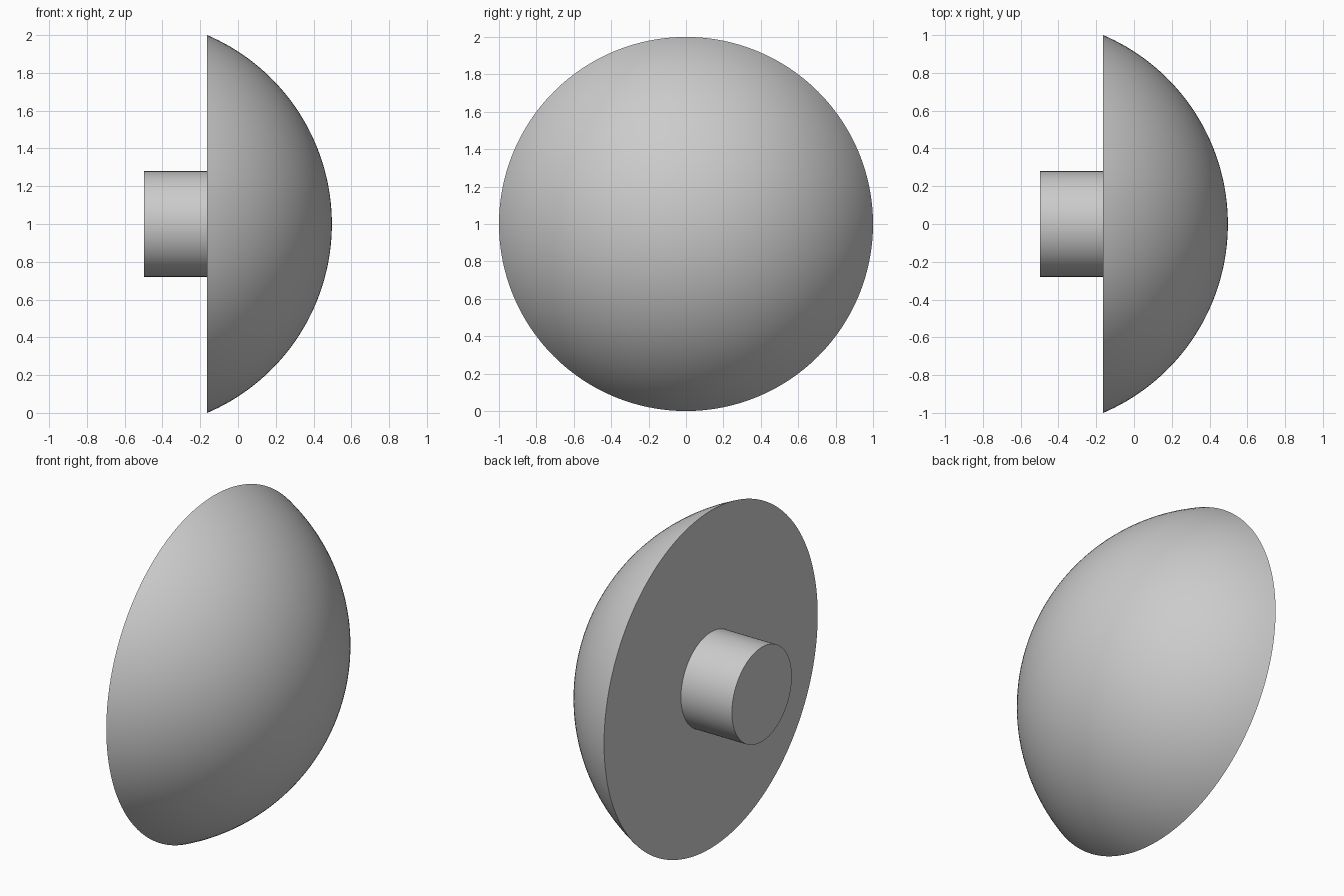
import bpy
import bmesh
import math

cube = bpy.data.objects.get("Cube")
if cube:
    bpy.data.objects.remove(cube, do_unlink=True)

SEGMENTS = 128
RIM_X, APEX_X, END_X = -0.163, 0.497, -0.497
RIM_RADIUS, STEM_RADIUS = 1.0, 0.28

grey = bpy.data.materials.new("light_grey")
grey.use_nodes = True
colour = (0.6, 0.6, 0.6, 1)
grey.diffuse_color = colour
grey.node_tree.nodes["Principled BSDF"].inputs["Base Color"].default_value = colour


def lathe(name, profile):
    """Spin a profile of (x, radius) points around the x axis."""
    bm = bmesh.new()
    verts = [bm.verts.new((x, 0, r)) for x, r in profile]
    edges = [bm.edges.new(pair) for pair in zip(verts, verts[1:])]
    bmesh.ops.spin(bm, geom=verts + edges, cent=(0, 0, 0), axis=(1, 0, 0),
                   angle=math.tau, steps=SEGMENTS, use_merge=True)
    bmesh.ops.remove_doubles(bm, verts=bm.verts, dist=1e-5)
    bmesh.ops.recalc_face_normals(bm, faces=bm.faces)
    mesh = bpy.data.meshes.new(name)
    bm.to_mesh(mesh)
    bm.free()
    mesh.materials.append(grey)
    obj = bpy.data.objects.new(name, mesh)
    obj.location.z = 1
    bpy.context.collection.objects.link(obj)
    bpy.ops.object.select_all(action="DESELECT")
    obj.select_set(True)
    bpy.context.view_layer.objects.active = obj
    bpy.ops.object.shade_smooth_by_angle(angle=math.radians(30))
    return obj


# Spherical cap with a flat back
height = APEX_X - RIM_X
sphere_radius = (RIM_RADIUS ** 2 + height ** 2) / (2 * height)
centre_x = APEX_X - sphere_radius
rim_angle = math.atan2(RIM_RADIUS, RIM_X - centre_x)
steps = 40
arc = [(centre_x + sphere_radius * math.cos(rim_angle * i / steps),
        sphere_radius * math.sin(rim_angle * i / steps)) for i in range(steps + 1)]
lathe("dome", arc + [(RIM_X, 0)])

# Short round stem on the flat back, sunk slightly into the dome
inner_x = RIM_X + 0.02
lathe("stem", [(inner_x, 0), (inner_x, STEM_RADIUS), (END_X, STEM_RADIUS), (END_X, 0)])
